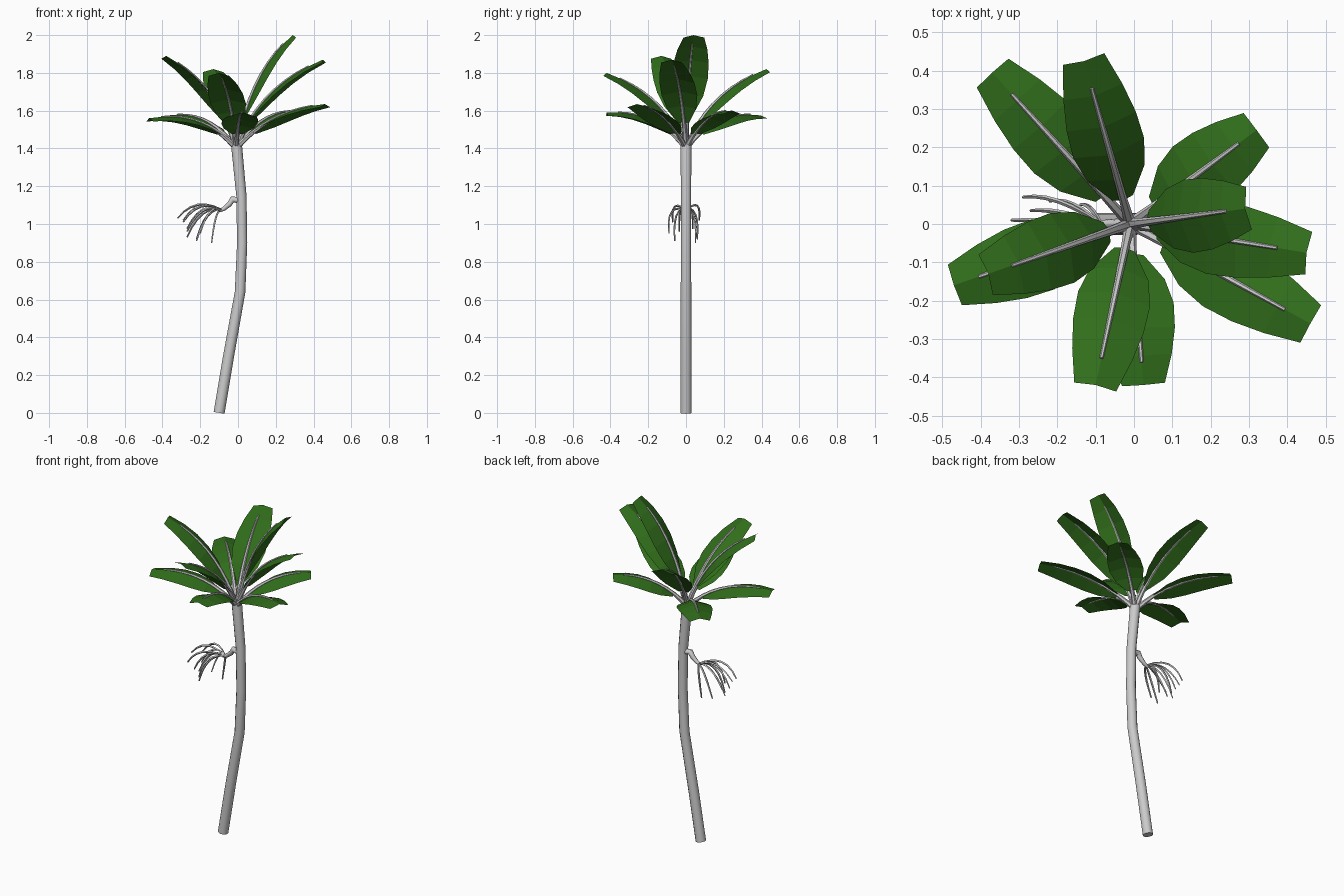
import bpy, bmesh, math
from mathutils import Vector as V

if "Cube" in bpy.data.objects:
    bpy.data.objects.remove(bpy.data.objects["Cube"])

green = bpy.data.materials.new("leaf_green")
green.diffuse_color = (0.03, 0.155, 0.011, 1)
green.use_nodes = True
green.node_tree.nodes["Principled BSDF"].inputs["Base Color"].default_value = green.diffuse_color


def tube(name, pts, radii, res=1):
    """Capped tube through points with a radius at each point."""
    cu = bpy.data.curves.new(name, 'CURVE')
    cu.dimensions = '3D'
    cu.bevel_depth = 1
    cu.bevel_resolution = res
    cu.use_fill_caps = True
    sp = cu.splines.new('POLY')
    sp.points.add(len(pts) - 1)
    for p, co, r in zip(sp.points, pts, radii):
        p.co = (*co, 1)
        p.radius = r
    ob = bpy.data.objects.new(name, cu)
    bpy.context.collection.objects.link(ob)
    bpy.ops.object.select_all(action='DESELECT')
    ob.select_set(True)
    bpy.context.view_layer.objects.active = ob
    bpy.ops.object.convert(target='MESH')
    bpy.ops.object.shade_smooth_by_angle(angle=math.radians(50))
    return ob


def bez(a, b, c, t):
    return a * (1 - t) ** 2 + b * 2 * t * (1 - t) + c * t * t


def lerp(a, b, t):
    return a + (b - a) * t


# Bent trunk
tube("trunk", [(-.10, 0, 0), (-.05, 0, .3), (.011, 0, .64), (.022, 0, .9), (.018, 0, 1.15), (-.008, 0, 1.42)],
     [.029, .029, .028, .027, .027, .029], 4)

CROWN = V((-.01, 0, 1.40))


def leaf(i, tip, high):
    """Arching stalk with a broad, slightly drooping blade around it."""
    tip = V(tip)
    flat = V((tip.x - CROWN.x, tip.y - CROWN.y, 0))
    ctrl = CROWN + flat * (.28 if high else .4)
    ctrl.z = CROWN.z + .68 * (tip.z - CROWN.z) + .02 if high else 1.61
    side = V((-flat.y, flat.x, 0)).normalized()
    kind = "upper" if high else "lower"
    # Stalk and midrib
    n = 8
    tube(f"{kind}_leaf_stalk_{i}", [bez(CROWN, ctrl, tip, .88 * k / n) for k in range(n + 1)],
         [.015, .013, .011, .010, .009, .008, .007, .006, .005])
    # Blade
    widths = [.028, .078, .096, .094, .08, .056]
    bm = bmesh.new()
    rows = []
    for k, w in enumerate(widths):
        t = lerp(.22, 1, k / 5)
        p = bez(CROWN, ctrl, tip, t)
        tan = ((ctrl - CROWN) * (1 - t) + (tip - ctrl) * t).normalized()
        up = tan.cross(side)
        rows.append([bm.verts.new(p + side * w * s - up * w * .3 * abs(s)) for s in (-1, 0, 1)])
    for a, b in zip(rows, rows[1:]):
        for j in (0, 1):
            bm.faces.new((a[j + 1], a[j], b[j], b[j + 1]))
    bmesh.ops.recalc_face_normals(bm, faces=bm.faces)
    name = f"{kind}_leaf_blade_{i}"
    me = bpy.data.meshes.new(name)
    bm.to_mesh(me)
    bm.free()
    me.materials.append(green)
    bpy.context.collection.objects.link(bpy.data.objects.new(name, me))


# Upper and lower rings of leaves
for i, tip in enumerate([(-.13, .425, 1.82), (.29, .04, 2.0), (.45, -.075, 1.87),
                         (-.10, -.42, 1.80), (-.38, -.13, 1.89)]):
    leaf(i + 1, tip, True)
for i, tip in enumerate([(-.37, .395, 1.575), (.32, .245, 1.60), (.46, -.26, 1.635),
                         (.025, -.42, 1.59), (-.47, -.16, 1.56)]):
    leaf(i + 1, tip, False)

# Flower stalk
tube("flower_stalk", [(.01, 0, 1.125), (-.03, 0, 1.13), (-.045, 0, 1.105), (-.075, 0, 1.08), (-.10, 0, 1.07)],
     [.018, .017, .014, .011, .009], 2)

# Drooping flower strands: end point and peak height
root = V((-.085, 0, 1.075))
ends = [(-.32, .01, 1.03), (-.29, .07, 1.02), (-.29, -.07, 1.01),
        (-.27, .035, .975), (-.27, -.035, .96), (-.27, .01, .93),
        (-.22, .06, .92), (-.22, -.06, .91), (-.20, -.09, .95), (-.14, .05, .90)]
for i, e in enumerate(ends):
    e = V(e)
    c = V((lerp(root.x, e.x, .6), e.y * 1.2, 1.11 + .45 * (e.z - .94)))
    tube(f"flower_strand_{i + 1}", [bez(root, c, e, k / 6) for k in range(7)],
         [.004, .005, .006, .006, .006, .005, .004], 0)
